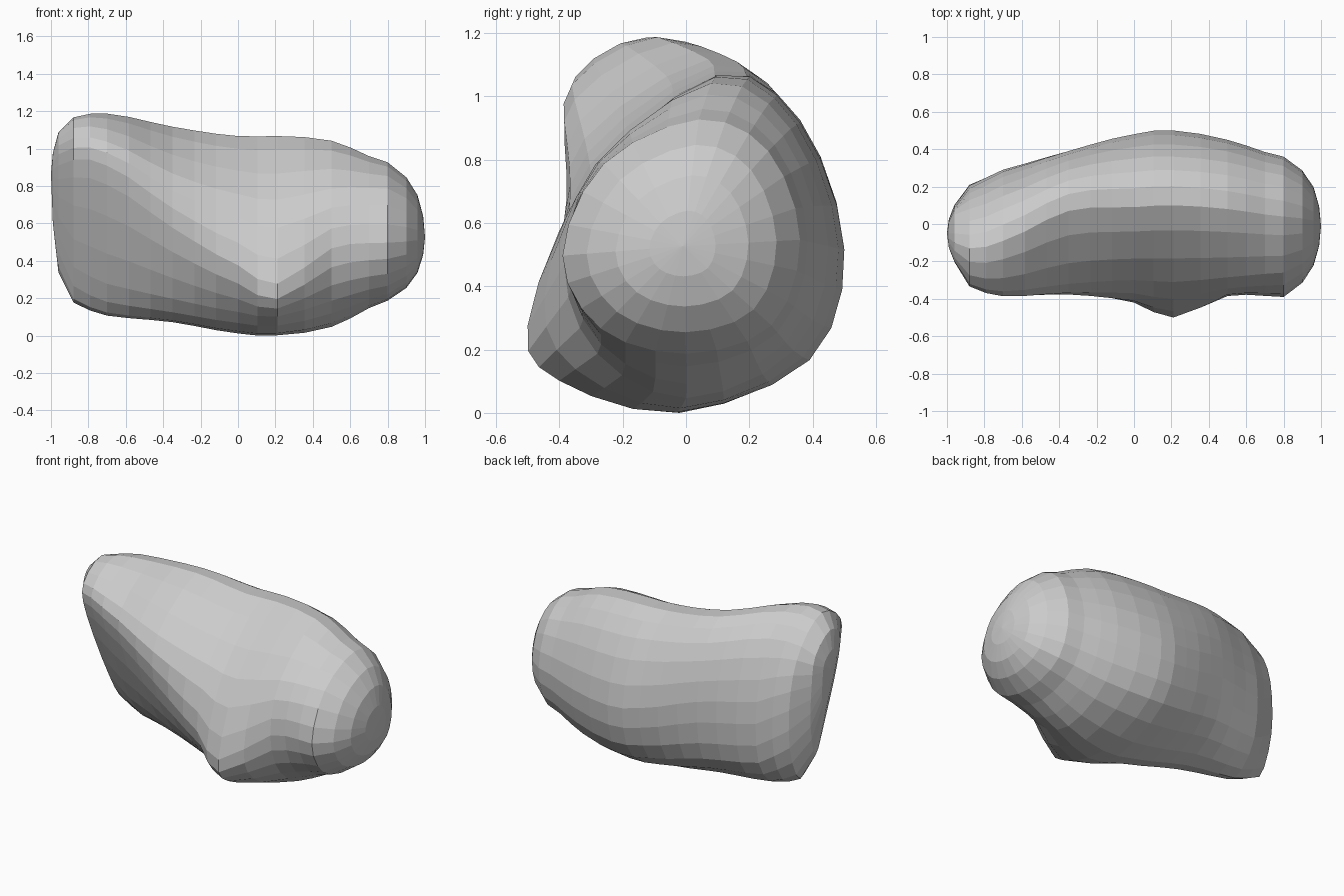
import bpy, bmesh
from mathutils import Vector

if "Cube" in bpy.data.objects:
    bpy.data.objects.remove(bpy.data.objects["Cube"])

# Cross-sections (y, z) along x, ordered:
# top, upper back, back, lower back, bottom, lower front, front ridge, upper front
sections = [
    (-0.96, [(-.10, 1.09), (.05, .98), (.09, .80), (.10, .54), (.05, .34), (-.05, .54), (-.17, .84), (-.20, 1.02)]),
    (-0.88, [(-.13, 1.17), (.08, 1.03), (.19, .78), (.20, .42), (.09, .18), (-.06, .37), (-.29, .85), (-.32, 1.06)]),
    (-0.70, [(-.09, 1.19), (.15, 1.06), (.28, .70), (.26, .30), (.08, .11), (-.10, .28), (-.35, .81), (-.36, 1.04)]),
    (-0.35, [(.07, 1.12), (.29, .99), (.39, .65), (.33, .26), (.06, .075), (-.17, .20), (-.36, .58), (-.32, .87)]),
    (0.00, [(.09, 1.07), (.35, .94), (.48, .55), (.38, .19), (.00, .015), (-.26, .13), (-.42, .38), (-.30, .76)]),
    (0.21, [(.10, 1.07), (.36, .92), (.50, .52), (.39, .17), (-.03, .005), (-.40, .105), (-.50, .28), (-.31, .73)]),
    (0.50, [(.08, 1.045), (.33, .90), (.45, .53), (.34, .20), (.00, .05), (-.28, .19), (-.385, .47), (-.285, .79)]),
    (0.80, [(.04, .93), (.26, .83), (.36, .55), (.27, .28), (.00, .19), (-.27, .27), (-.39, .50), (-.26, .79)]),
]


def spline(a, b, c, d, t):
    return 0.5 * (2 * b + (c - a) * t + (2 * a - 5 * b + 4 * c - d) * t * t
                  + (3 * b - a - 3 * c + d) * t ** 3)


def round_ring(x, pts, steps=3):
    p = [Vector((x, y, z)) for y, z in pts]
    n = len(p)
    return [spline(p[i - 1], p[i], p[(i + 1) % n], p[(i + 2) % n], k / steps)
            for i in range(n) for k in range(steps)]


def shrink(ring, pole, x, f):
    return [Vector((x, pole.y + (v.y - pole.y) * f, pole.z + (v.z - pole.z) * f)) for v in ring]


keys = [round_ring(x, pts) for x, pts in sections]
left_pole, right_pole = Vector((-1, -.05, .87)), Vector((1, -.01, .53))

# Lengthwise interpolation between the sections
rings = []
for i in range(len(keys) - 1):
    a, b = keys[max(i - 1, 0)], keys[i]
    c, d = keys[i + 1], keys[min(i + 2, len(keys) - 1)]
    n = max(1, round((c[0].x - b[0].x) / 0.12))
    for k in range(n):
        x = b[0].x + (c[0].x - b[0].x) * k / n
        ring = [spline(*q, k / n) for q in zip(a, b, c, d)]
        for v in ring:
            v.x = x
        rings.append(ring)
rings.append(keys[-1])

# Rounded ends
rings.insert(0, shrink(keys[0], left_pole, -0.99, 0.5))
for x, f in ((0.90, .80), (0.96, .56), (0.99, .28)):
    rings.append(shrink(keys[-1], right_pole, x, f))

# Boulder skin
bm = bmesh.new()
loops = [[bm.verts.new(v) for v in r] for r in rings]
n = len(loops[0])
for r, s in zip(loops, loops[1:]):
    for j in range(n):
        bm.faces.new((r[j], r[(j + 1) % n], s[(j + 1) % n], s[j]))
for loop, pole in ((loops[0], left_pole), (loops[-1], right_pole)):
    tip = bm.verts.new(pole)
    for j in range(n):
        bm.faces.new((loop[j], loop[(j + 1) % n], tip))
low = min(v.co.z for v in bm.verts)
bmesh.ops.translate(bm, verts=bm.verts, vec=(0, 0, -low))
bmesh.ops.recalc_face_normals(bm, faces=bm.faces)
mesh = bpy.data.meshes.new("boulder")
bm.to_mesh(mesh)
bm.free()
bpy.context.collection.objects.link(bpy.data.objects.new("boulder", mesh))
